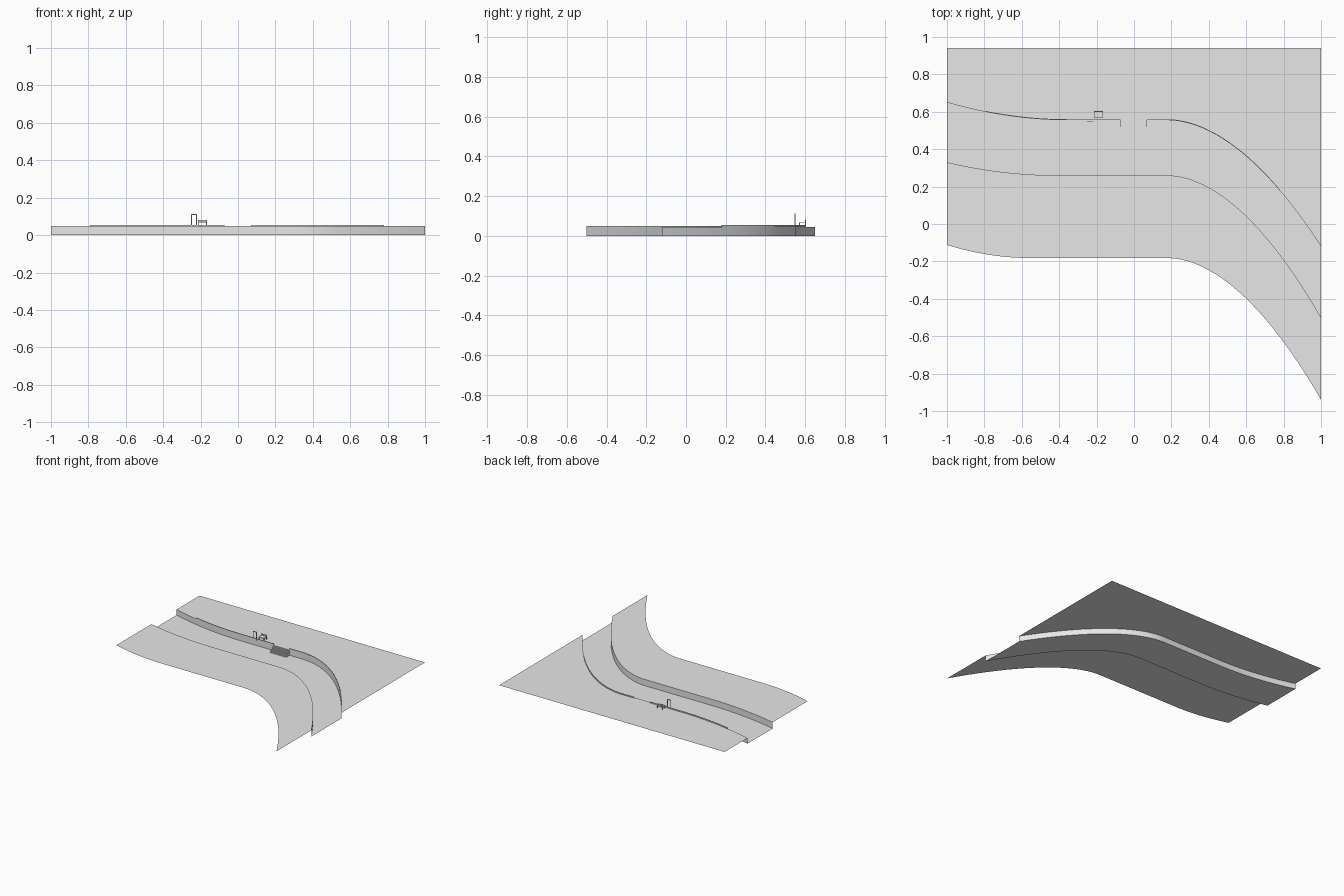
import bpy
import bmesh

cube = bpy.data.objects.get("Cube")
if cube:
    bpy.data.objects.remove(cube)

stone = bpy.data.materials.new("light_grey")
stone.use_nodes = True
GREY = (0.8, 0.8, 0.8, 1)
stone.diffuse_color = GREY
stone.node_tree.nodes["Principled BSDF"].inputs["Base Color"].default_value = GREY

NORTH_Z, SOUTH_Z, BED_Z = 0.045, 0.05, 0.0
CURB_TOP = 0.054


def finish(name, bm):
    mesh = bpy.data.meshes.new(name)
    bm.to_mesh(mesh)
    bm.free()
    mesh.materials.append(stone)
    obj = bpy.data.objects.new(name, mesh)
    bpy.context.collection.objects.link(obj)
    return obj


def bend(level, rise, rise_start, drop):
    """Riverside line: a gentle rise to the left and a long sweep to the right."""
    def y(x):
        left = max(0, (rise_start - x) / (1 + rise_start))
        right = max(0, (x - 0.18) / 0.82)
        return level + rise * left ** 2 - drop * right ** 1.87
    return y


north_edge = bend(0.555, 0.095, -0.35, 0.675)
south_edge = bend(0.26, 0.07, -0.4, 0.76)
outer_edge = bend(-0.182, 0.07, -0.55, 0.758)


def spread(start, end, count):
    return [start + (end - start) * i / count for i in range(count + 1)]


def ribbon(name, near, far, near_z, far_z):
    """Sheet stretched between two lines running along x."""
    bm = bmesh.new()
    rows = [(bm.verts.new((x, near(x), near_z)), bm.verts.new((x, far(x), far_z)))
            for x in spread(-1, 1, 64)]
    for (a, b), (c, d) in zip(rows, rows[1:]):
        bm.faces.new((a, c, d, b))
    return finish(name, bm)


def boxes(name, parts):
    """One object made of boxes, each given by its low and high corner."""
    bm = bmesh.new()
    for low, high in parts:
        verts = bmesh.ops.create_cube(bm, size=1)["verts"]
        for v in verts:
            v.co = [l + (h - l) * (c + 0.5) for l, h, c in zip(low, high, v.co)]
    return finish(name, bm)


# Banks, channel bed and retaining walls
ribbon("north_bank", north_edge, lambda x: 0.94, NORTH_Z, NORTH_Z)
ribbon("south_bank", outer_edge, south_edge, SOUTH_Z, SOUTH_Z)
ribbon("channel_bed", south_edge, north_edge, BED_Z, BED_Z)
ribbon("north_wall", north_edge, north_edge, BED_Z, NORTH_Z)
ribbon("south_wall", south_edge, south_edge, SOUTH_Z, BED_Z)


# Low curbs along the north quay, leaving a gap at the steps
def curb(name, start, end):
    bm = bmesh.new()
    rings = []
    for x in spread(start, end, 28):
        y = north_edge(x)
        rings.append([bm.verts.new((x, y + dy, z)) for dy, z in
                      ((0, NORTH_Z), (0.005, NORTH_Z), (0.005, CURB_TOP), (0, CURB_TOP))])
    for a, b in zip(rings, rings[1:]):
        for i in range(4):
            j = (i + 1) % 4
            bm.faces.new((a[i], a[j], b[j], b[i]))
    bm.faces.new(rings[0])
    bm.faces.new(rings[-1])
    bmesh.ops.recalc_face_normals(bm, faces=bm.faces)
    finish(name, bm)


curb("left_curb", 0.07, 0.78)
curb("right_curb", -0.79, -0.073)

# Steps down to the channel
STEPS = 8
bm = bmesh.new()
profile = [(0.555, BED_Z)]
for i in range(STEPS):
    y = 0.512 + 0.043 * i / STEPS
    profile += [(y, NORTH_Z * i / STEPS), (y, NORTH_Z * (i + 1) / STEPS)]
profile.append((0.555, NORTH_Z))
side = bm.faces.new([bm.verts.new((-0.073, y, z)) for y, z in profile])
moved = bmesh.ops.extrude_face_region(bm, geom=[side])["geom"]
bmesh.ops.translate(bm, vec=(0.143, 0, 0),
                    verts=[v for v in moved if isinstance(v, bmesh.types.BMVert)])
bmesh.ops.recalc_face_normals(bm, faces=bm.faces)
finish("water_steps", bm)

# Upright handrail hoop at the quay edge
hoop = [((x, 0.547, NORTH_Z), (x + 0.005, 0.552, 0.112)) for x in (-0.252, -0.224)]
hoop.append(((-0.252, 0.547, 0.107), (-0.219, 0.552, 0.112)))
boxes("ladder_handrail", hoop)

# Bench facing the water
bench = [((-0.215, 0.568, 0.064), (-0.167, 0.603, 0.068)),
         ((-0.215, 0.599, 0.072), (-0.167, 0.603, 0.082))]
for x in (-0.215, -0.171):
    bench.append(((x, 0.57, NORTH_Z), (x + 0.004, 0.574, 0.064)))
    bench.append(((x, 0.599, NORTH_Z), (x + 0.004, 0.603, 0.08)))
boxes("bench", bench)
